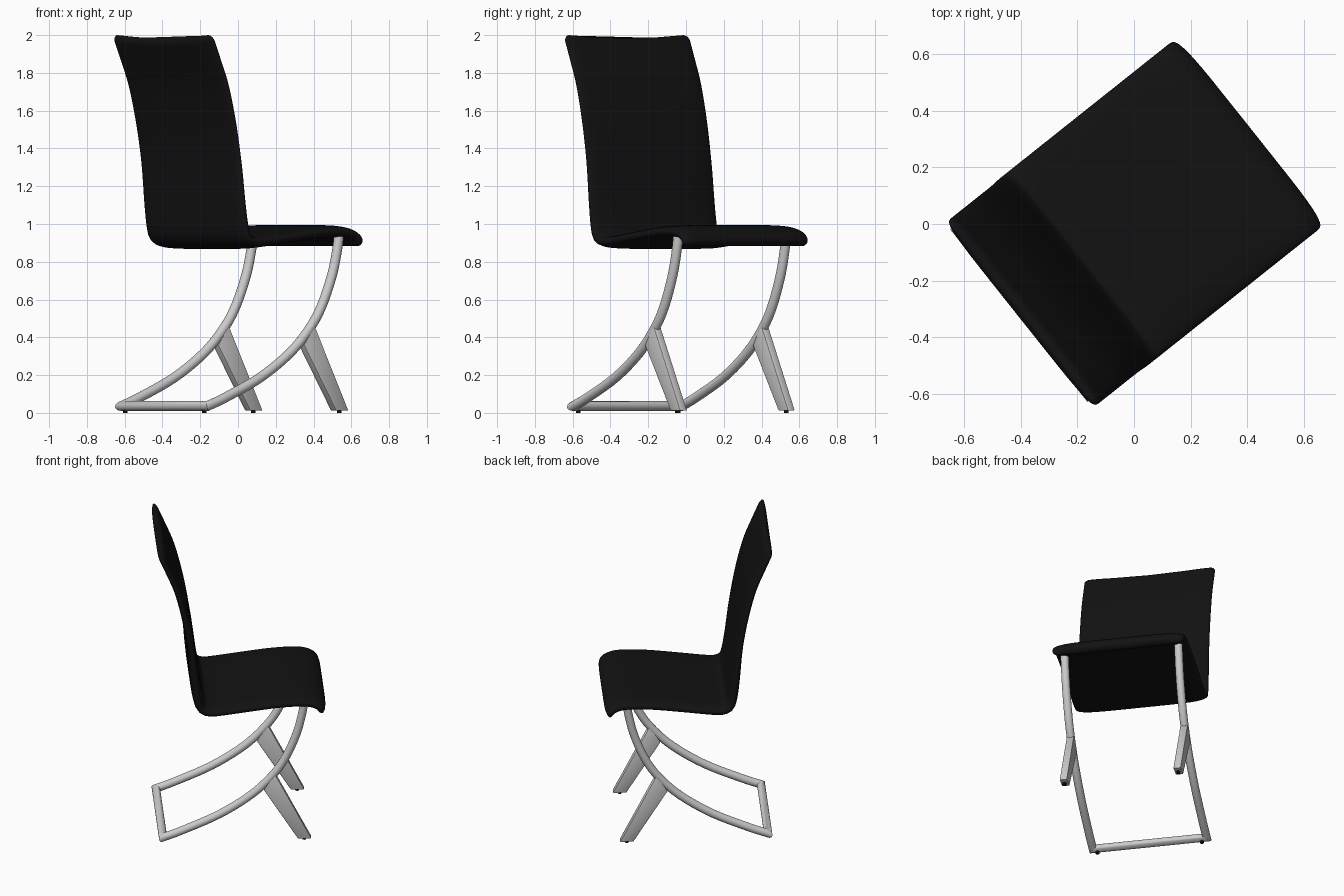
import bpy, bmesh, math
from mathutils import Vector, Matrix

if "Cube" in bpy.data.objects:
    bpy.data.objects.remove(bpy.data.objects["Cube"])

TURN = Matrix.Rotation(math.radians(38.5), 4, 'Z')   # chair stands turned on the grid
W = 0.365                                            # half distance between frame sides

black = bpy.data.materials.new("black_upholstery")
black.diffuse_color = (0.006, 0.006, 0.006, 1)
black.use_nodes = True
black.node_tree.nodes["Principled BSDF"].inputs["Base Color"].default_value = black.diffuse_color


def finish(bm, name, mat=None, angle=40):
    bmesh.ops.recalc_face_normals(bm, faces=bm.faces)
    bm.transform(TURN)
    me = bpy.data.meshes.new(name)
    bm.to_mesh(me)
    bm.free()
    ob = bpy.data.objects.new(name, me)
    bpy.context.collection.objects.link(ob)
    if mat:
        me.materials.append(mat)
    bpy.ops.object.select_all(action='DESELECT')
    ob.select_set(True)
    bpy.context.view_layer.objects.active = ob
    bpy.ops.object.shade_smooth_by_angle(angle=math.radians(angle))
    return ob


def spline(pts, n):
    """Catmull-Rom curve through (u, z) points."""
    p = [Vector(q) for q in pts]
    p = [2 * p[0] - p[1]] + p + [2 * p[-1] - p[-2]]
    out = []
    for i in range(1, len(p) - 2):
        a, b, c, d = p[i - 1:i + 3]
        for k in range(n):
            t = k / n
            out.append(0.5 * (2 * b + (c - a) * t + (2 * a - 5 * b + 4 * c - d) * t * t
                              + (3 * b - a - 3 * c + d) * t ** 3))
    return out + [p[-2]]


def loft(bm, rings):
    """Skin closed rings of points and cap both ends."""
    vs = [[bm.verts.new(c) for c in r] for r in rings]
    m = len(vs[0])
    for r, s in zip(vs, vs[1:]):
        for j in range(m):
            bm.faces.new((r[j], r[(j + 1) % m], s[(j + 1) % m], s[j]))
    bm.faces.new(vs[0])
    bm.faces.new(vs[-1])


def spow(x, e):
    return math.copysign(abs(x) ** e, x)


# Upholstered shell: seat and backrest in one padded sweep
path = spline([(.507, .884), (.492, .925), (.445, .95), (.37, .959), (.23, .953), (.05, .932),
               (-.12, .91), (-.2, .905), (-.25, .925), (-.272, .98), (-.29, 1.1), (-.314, 1.32),
               (-.35, 1.53), (-.4, 1.73), (-.455, 1.87), (-.51, 2.0)], 12)
dist = [0]
for a, b in zip(path, path[1:]):
    dist.append(dist[-1] + (b - a).length)
total = dist[-1]


def at(s):
    i = max(k for k in range(len(dist) - 1) if dist[k] <= s)
    f = (s - dist[i]) / (dist[i + 1] - dist[i])
    return path[i].lerp(path[i + 1], f)


ends = [0.0003, .002, .005, .01, .017, .026, .036, .05]
stops = ends + [.05 + (total - .1) * k / 70 for k in range(1, 70)] + [total - e for e in reversed(ends)]
rings = []
for s in stops:
    c = at(s)
    t = (at(min(s + .004, total - 1e-5)) - at(max(s - .004, 0))).normalized()
    d = min(s, total - s)
    e = math.sqrt(1 - (1 - min(d / .036, 1)) ** 2)          # rounded ends
    back = min(max((c.y - .95) / .4, 0), 1)                 # 0 on the seat, 1 on the back
    h = (.036 - .010 * back) * e
    half = .422 - .003 * back - .035 * (1 - e)
    sag = .018 * max((c.y - 1.6) / .4, 0) ** 2
    ring = []
    for j in range(40):
        a = 2 * math.pi * j / 40
        v, o = half * spow(math.cos(a), .35), h * spow(math.sin(a), .75)
        ring.append((c.x - t.y * o, v, c.y + t.x * o - sag * (1 - (v / half) ** 2)))
    rings.append(ring)
bm = bmesh.new()
loft(bm, rings)
finish(bm, "seat_and_backrest", black, 60)

# Tubular frame: two curved sides joined by a mitred floor bar
side = spline([(.392, .935), (.381, .867), (.347, .734), (.28, .575), (.199, .453), (.064, .32),
               (-.139, .188), (-.375, .082), (-.495, .037)], 5)
pts = [Vector((p.x, -W, p.y)) for p in side] + [Vector((p.x, W, p.y)) for p in reversed(side)]
dirs = [(b - a).normalized() for a, b in zip(pts, pts[1:])]
x, y = Vector((0, 1, 0)), dirs[0].cross(Vector((0, 1, 0)))
ring = [pts[0] + .026 * (x * math.cos(a) + y * math.sin(a))
        for a in (2 * math.pi * k / 20 for k in range(20))]
rings = [ring]
for i, d in enumerate(dirs):
    n = (d + dirs[min(i + 1, len(dirs) - 1)]).normalized()
    ring = [q + d * ((pts[i + 1] - q).dot(n) / d.dot(n)) for q in ring]
    rings.append(ring)
bm = bmesh.new()
loft(bm, rings)
finish(bm, "tube_frame")

for name, sgn in (("right", -1), ("left", 1)):
    # Sloping flat support leg
    bm = bmesh.new()
    prof = [(.139, .357), (.355, .012), (.44, .012), (.207, .47)]
    loft(bm, [[(u, sgn * W + o, z) for u, z in prof] for o in (-.024, .024)])
    bmesh.ops.bevel(bm, geom=bm.edges[:], offset=.006, segments=2, affect='EDGES', profile=.5)
    finish(bm, name + "_support_leg")
    # Small floor pads under the leg and the bar
    bm = bmesh.new()
    for u, v in ((.395, W), (-.495, .335)):
        bmesh.ops.create_cone(bm, cap_ends=True, segments=16, radius1=.012, radius2=.012, depth=.018,
                              matrix=Matrix.Translation((u, sgn * v, .009)))
    finish(bm, name + "_floor_pads", black)
